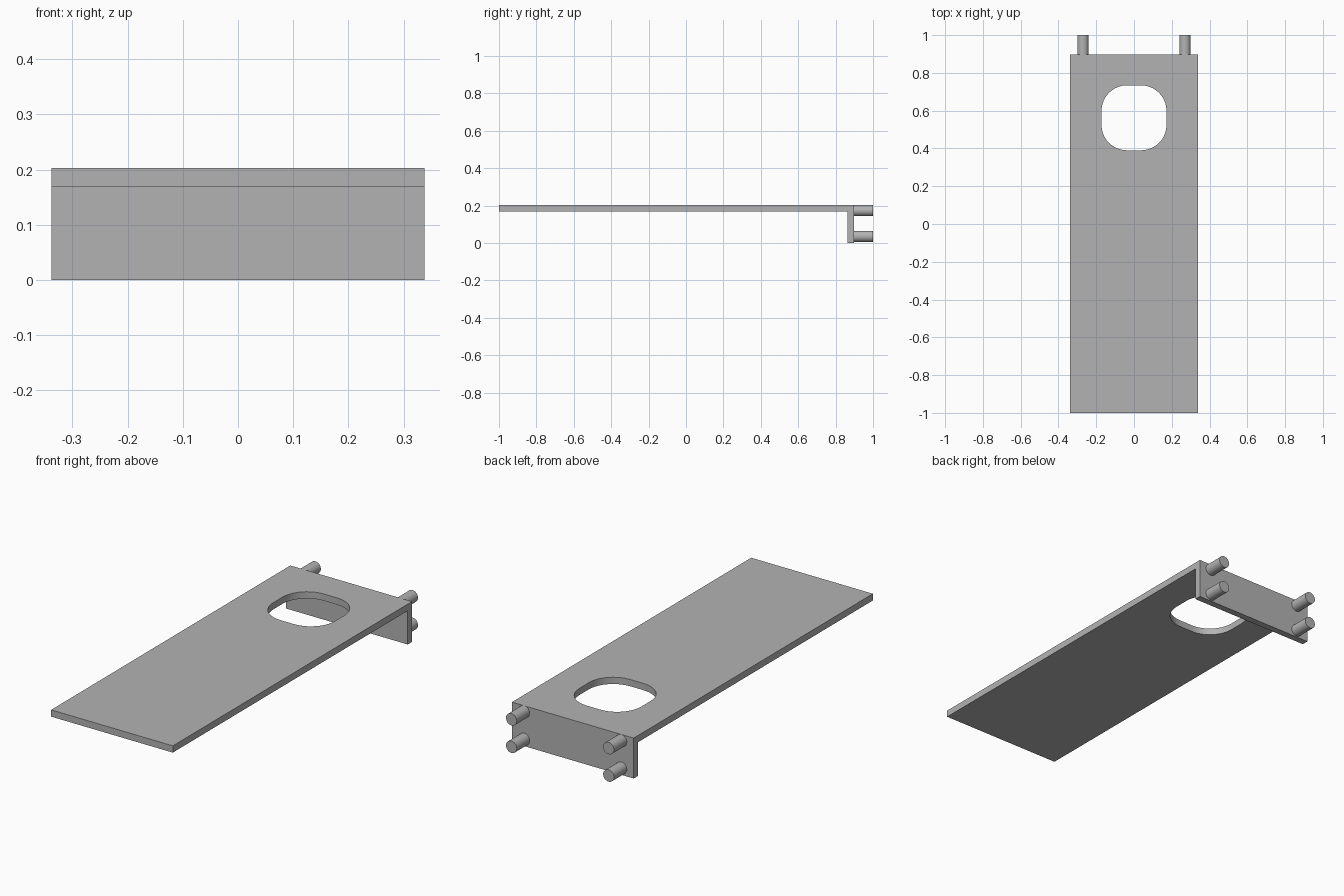
import bpy
import bmesh
from math import radians
from mathutils import Matrix, Vector

cube = bpy.data.objects.get("Cube")
if cube:
    bpy.data.objects.remove(cube, do_unlink=True)

HALF_WIDTH = 0.338
HEIGHT = 0.203
SHEET = 0.034
BACK = 0.898

grey = bpy.data.materials.new("plain grey")
grey.use_nodes = True
grey.diffuse_color = (0.45, 0.45, 0.45, 1)
grey.node_tree.nodes["Principled BSDF"].inputs["Base Color"].default_value = grey.diffuse_color


def add_object(name, bm):
    bmesh.ops.recalc_face_normals(bm, faces=bm.faces)
    mesh = bpy.data.meshes.new(name)
    bm.to_mesh(mesh)
    bm.free()
    mesh.materials.append(grey)
    obj = bpy.data.objects.new(name, mesh)
    bpy.context.collection.objects.link(obj)
    return obj


def select_only(obj):
    bpy.ops.object.select_all(action="DESELECT")
    obj.select_set(True)
    bpy.context.view_layer.objects.active = obj


# Bent sheet: an L profile extruded across the width
profile = [(-1, HEIGHT), (BACK, HEIGHT), (BACK, 0), (BACK - SHEET, 0),
           (BACK - SHEET, HEIGHT - SHEET), (-1, HEIGHT - SHEET)]
bm = bmesh.new()
face = bm.faces.new([bm.verts.new((-HALF_WIDTH, y, z)) for y, z in profile])
extruded = bmesh.ops.extrude_face_region(bm, geom=[face])["geom"]
# The starting face stays as the opposite end cap
bmesh.ops.translate(bm, vec=(2 * HALF_WIDTH, 0, 0),
                    verts=[v for v in extruded if isinstance(v, bmesh.types.BMVert)])
panel = add_object("bent_panel", bm)

# Rounded-square opening through the top sheet
bm = bmesh.new()
bmesh.ops.create_cube(bm, size=1, matrix=Matrix.Translation((0, 0.562, HEIGHT - SHEET / 2))
                      @ Matrix.Diagonal((0.344, 0.344, 0.1, 1)))
corners = [e for e in bm.edges if abs((e.verts[0].co - e.verts[1].co).z) > 0.05]
bmesh.ops.bevel(bm, geom=corners, offset=0.135, segments=10, profile=0.5, affect="EDGES")
cutter = add_object("opening_cutter", bm)
cutter.hide_render = True

cut = panel.modifiers.new("opening", "BOOLEAN")
cut.operation = "DIFFERENCE"
cut.solver = "EXACT"
cut.object = cutter
select_only(panel)
bpy.ops.object.modifier_apply(modifier=cut.name)
bpy.data.objects.remove(cutter, do_unlink=True)
bpy.ops.object.shade_smooth_by_angle(angle=radians(30))

# Four round pegs on the back of the flange
for side, x in (("left", 0.27), ("right", -0.27)):
    for level, z in (("upper", 0.173), ("lower", 0.035)):
        bm = bmesh.new()
        bmesh.ops.create_cone(bm, cap_ends=True, segments=32, radius1=0.03, radius2=0.03,
                              depth=1 - BACK,
                              matrix=Matrix.Translation(Vector((x, (1 + BACK) / 2, z)))
                              @ Matrix.Rotation(radians(90), 4, "X"))
        peg = add_object(f"{level}_{side}_peg", bm)
        select_only(peg)
        bpy.ops.object.shade_smooth_by_angle(angle=radians(30))
